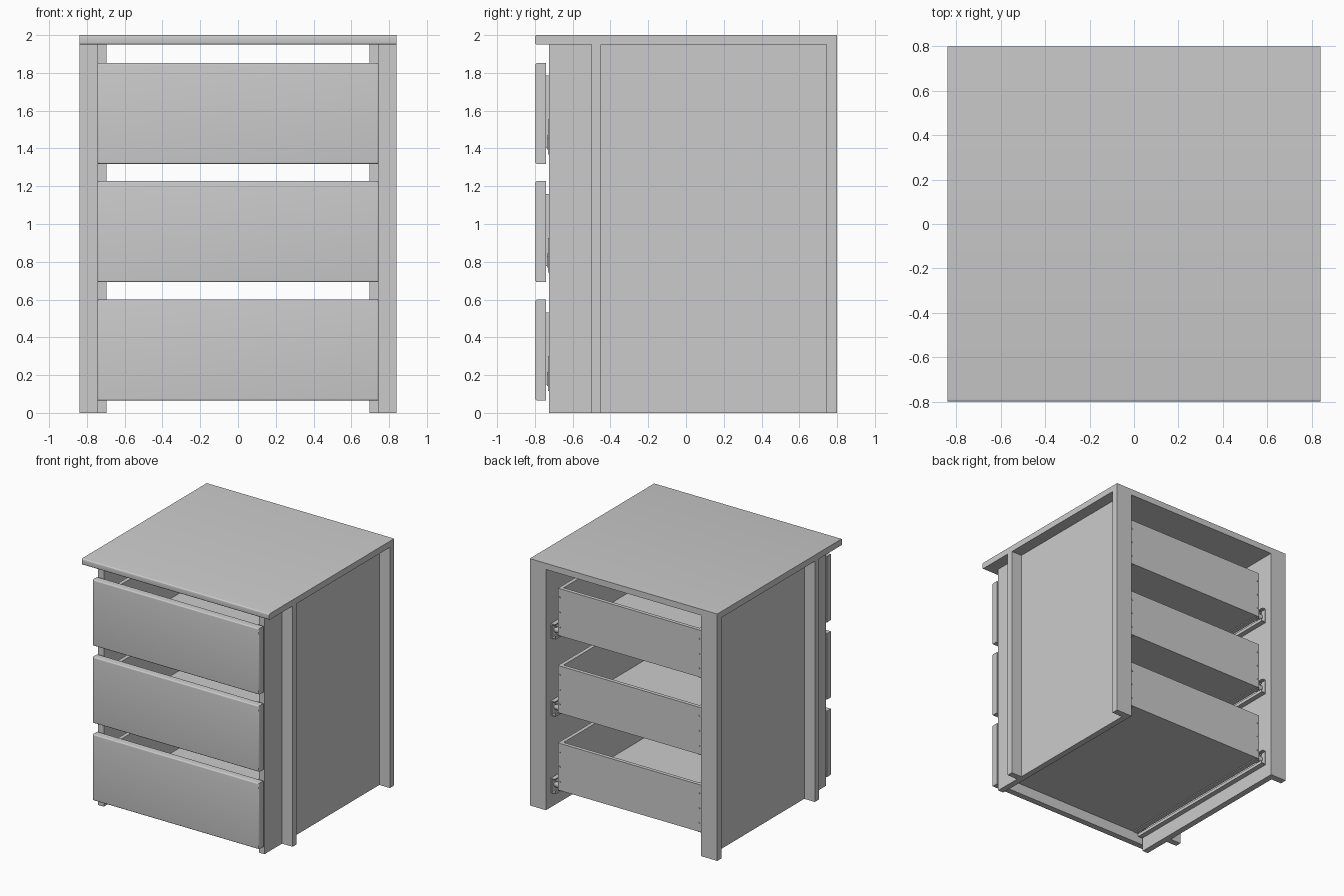
import bpy, bmesh, math
from mathutils import Matrix

if "Cube" in bpy.data.objects:
    bpy.data.objects.remove(bpy.data.objects["Cube"])


def box(name, x, y, z, round_test=None, r=0.01):
    """Box from (min, max) ranges; edges passing round_test get rounded."""
    bm = bmesh.new()
    bmesh.ops.create_cube(bm, size=1)
    for v in bm.verts:
        v.co = [(a + b) / 2 + c * (b - a) for c, (a, b) in zip(v.co, (x, y, z))]
    if round_test:
        edges = [e for e in bm.edges if round_test((e.verts[0].co + e.verts[1].co) / 2, e)]
        bmesh.ops.bevel(bm, geom=edges, offset=r, segments=4, profile=0.5, affect='EDGES')
    return finish(name, bm)


def finish(name, bm):
    bmesh.ops.recalc_face_normals(bm, faces=bm.faces)
    me = bpy.data.meshes.new(name)
    bm.to_mesh(me)
    bm.free()
    ob = bpy.data.objects.new(name, me)
    bpy.context.collection.objects.link(ob)
    return ob


def mirror(ob):
    m = ob.modifiers.new("mirror_x", 'MIRROR')
    m.use_mirror_merge = False
    return ob


def rail(name, profile, y0, y1):
    """Extrude a closed x-z profile along y."""
    bm = bmesh.new()
    face = bm.faces.new([bm.verts.new((x, y0, z)) for x, z in profile])
    ext = bmesh.ops.extrude_face_region(bm, geom=[face])["geom"]
    bmesh.ops.translate(bm, vec=(0, y1 - y0, 0),
                        verts=[g for g in ext if isinstance(g, bmesh.types.BMVert)])
    return mirror(finish(name, bm))


def pins(name, places, r, depth, axis):
    """Small discs (screws, rollers) along the x or y axis."""
    bm = bmesh.new()
    rot = Matrix.Rotation(math.pi / 2, 4, 'Y' if axis == 'x' else 'X')
    for p in places:
        bmesh.ops.create_cone(bm, cap_ends=True, segments=16, radius1=r, radius2=r,
                              depth=depth, matrix=Matrix.Translation(p) @ rot)
    return mirror(finish(name, bm))


def front_edge(y):
    return lambda mid, e: abs(mid.y - y) < 1e-4


# Cabinet carcass
box("cabinet_top", (-.84, .84), (-.8, .8), (1.95, 2),
    lambda m, e: abs(m.y + .8) < 1e-4 and abs(m.x) < .1)
mirror(box("side_panel", (.695, .745), (-.725, .745), (0, 1.95)))
mirror(box("front_side_strip", (.745, .84), (-.5, -.45), (0, 1.95)))
mirror(box("back_post", (.695, .84), (.745, .8), (0, 1.95)))

# Drawers: front board, open box, slides and fixings
W, T, Y0, Y1 = .64, .03, -.74, .725
for i, z in enumerate((.065, .692, 1.318), 1):
    n = f"drawer_{i}_"
    b, t = z + .085, z + .467
    box(n + "front", (-.745, .745), (-.797, Y0), (z, z + .535), front_edge(-.797))
    mirror(box(n + "side", (W - T, W), (Y0, Y1), (b, t)))
    box(n + "inner_front", (T - W, W - T), (Y0, Y0 + T), (b, t))
    box(n + "back", (T - W, W - T), (Y1 - T, Y1), (b, t))
    box(n + "floor", (T - W, W - T), (Y0 + T, Y1 - T), (b, b + .025))

    # drawer runner: angle wrapped around the lower edge, with outer lip
    rail(n + "runner", [(W - .03, b - .008), (W + .008, b - .008), (W + .008, b + .06),
                        (W + .026, b + .06), (W + .026, b + .05), (W + .032, b + .05),
                        (W + .032, b + .066), (W, b + .066), (W, b), (W - .03, b)],
         Y0 + .005, Y1 - .01)
    # cabinet runner: channel fixed to the side panel
    rail(n + "cabinet_channel", [(.695, b - .035), (.695, b + .085), (.66, b + .085),
                                 (.66, b + .077), (.688, b + .077), (.688, b - .027),
                                 (.66, b - .027), (.66, b - .01), (.654, b - .01),
                                 (.654, b - .035)], -.73, .735)
    # front mounting plate of the runner
    mirror(box(n + "runner_plate", (.688, .695), (-.73, -.6), (b + .06, b + .15)))
    pins(n + "rollers", [(.668, -.69, b + .025), (.668, .68, b + .025)], .03, .036, 'x')
    pins(n + "back_screws", [(W - .015, Y1, b + h) for h in (.07, .19, .31)],
         .007, .006, 'y')
    pins(n + "runner_screws", [(W + .009, y, b + .03) for y in (-.5, 0, .5)],
         .01, .008, 'x')

# Shade rounded edges smoothly while keeping corners crisp
for ob in bpy.context.collection.objects:
    ob.select_set(True)
    bpy.context.view_layer.objects.active = ob
bpy.ops.object.shade_smooth_by_angle(angle=math.radians(30))
